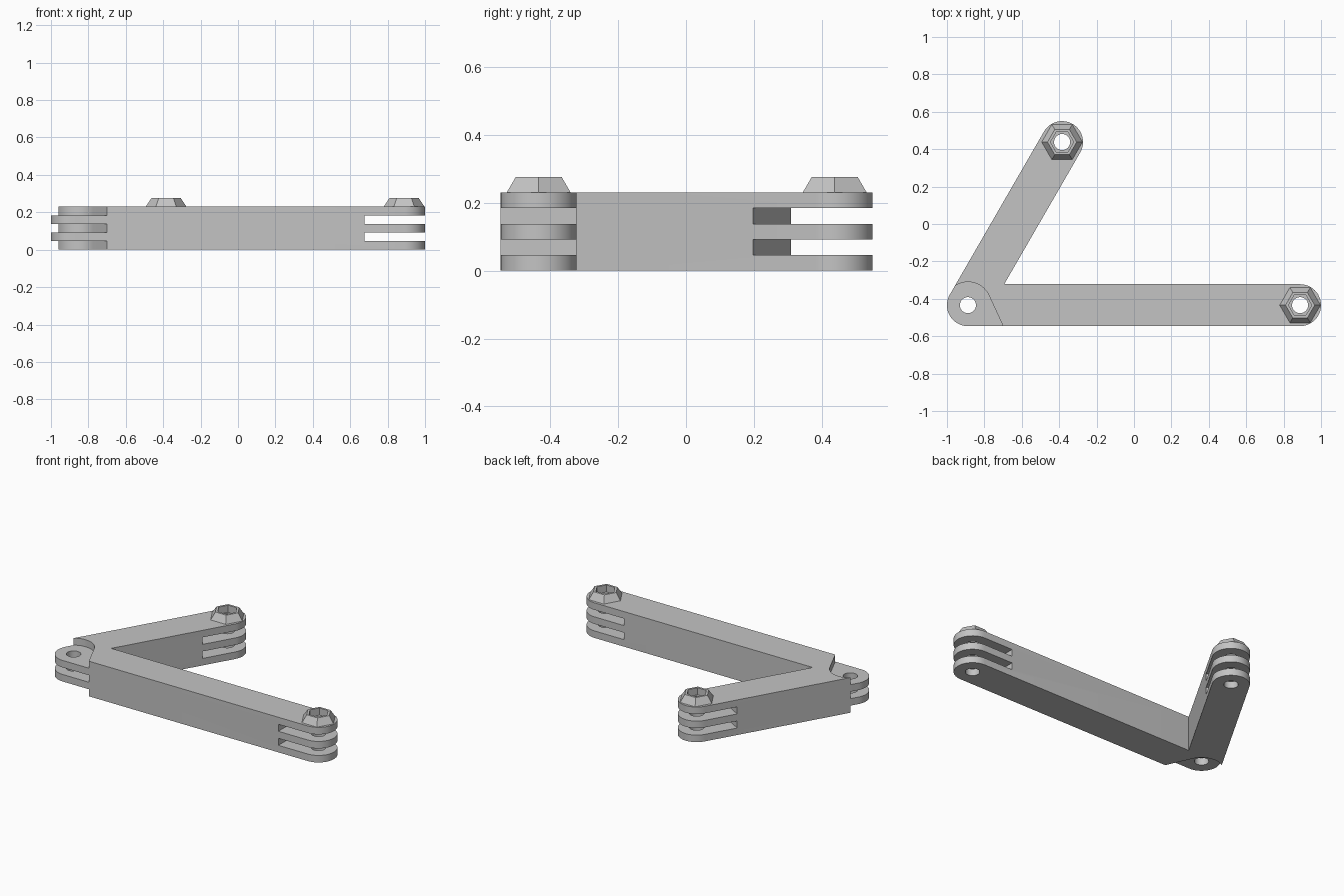
import bpy, bmesh
from math import radians, cos, sin
from mathutils import Vector

if "Cube" in bpy.data.objects:
    bpy.data.objects.remove(bpy.data.objects["Cube"], do_unlink=True)

grey = bpy.data.materials.new("light grey")
grey.use_nodes = True
COLOUR = (0.55, 0.55, 0.55, 1)
grey.diffuse_color = COLOUR
grey.node_tree.nodes["Principled BSDF"].inputs["Base Color"].default_value = COLOUR

PIVOT = Vector((-0.888, -0.434))
R, HOLE, H = 0.112, 0.043, 0.23      # arm half width, bolt hole, height
LAYER = H / 5                        # thickness of each prong and gap
ARMS = [(1.776, 0), (1.007, 60)]     # length and direction of each arm


def polar(centre, radius, degrees):
    a = radians(degrees)
    return centre + Vector((cos(a), sin(a))) * radius


def arc(centre, radius, start, end, steps=24):
    return [polar(centre, radius, start + (end - start) * i / steps) for i in range(steps + 1)]


def add_object(name, bm):
    bmesh.ops.recalc_face_normals(bm, faces=bm.faces)
    mesh = bpy.data.meshes.new(name)
    bm.to_mesh(mesh)
    bm.free()
    mesh.materials.append(grey)
    ob = bpy.data.objects.new(name, mesh)
    bpy.context.collection.objects.link(ob)
    return ob


def prism(name, points, z0, z1):
    bm = bmesh.new()
    face = bm.faces.new([bm.verts.new((p.x, p.y, z0)) for p in points])
    top = bmesh.ops.extrude_face_region(bm, geom=[face])["geom"]
    bmesh.ops.translate(bm, vec=(0, 0, z1 - z0),
                        verts=[v for v in top if isinstance(v, bmesh.types.BMVert)])
    return add_object(name, bm)


def cut(target, cutter):
    mod = target.modifiers.new("cut", "BOOLEAN")
    mod.operation, mod.solver, mod.object = "DIFFERENCE", "EXACT", cutter
    bpy.context.view_layer.objects.active = target
    bpy.ops.object.modifier_apply(modifier=mod.name)
    bpy.data.objects.remove(cutter, do_unlink=True)


# V-shaped bracket with rounded ends
ends = [polar(PIVOT, length, angle) for length, angle in ARMS]
inner_corner = polar(PIVOT, 2 * R, 30)
outline = (arc(PIVOT, R, 150, 270) + arc(ends[0], R, -90, 90)
           + [inner_corner] + arc(ends[1], R, -30, 150))
bracket = prism("bracket", outline, 0, H)

# Two gaps in each arm end leave three prongs
for (length, angle), end in zip(ARMS, ends):
    for layer in (1, 3):
        points = [polar(polar(end, along, angle), side, angle + 90)
                  for along, side in ((-0.213, -0.15), (0.15, -0.15), (0.15, 0.15), (-0.213, 0.15))]
        cut(bracket, prism("gap_cutter", points, layer * LAYER, (layer + 1) * LAYER))

# Clearance around the corner pivot leaves two tabs
clearance = arc(PIVOT, 0.124, 24.7, 160) + [
    Vector((-1.1, -0.38)), Vector((-1.1, -0.6)), Vector((-0.675, -0.6))]
for z0, z1 in ((-0.05, LAYER), (2 * LAYER, 3 * LAYER), (4 * LAYER, H + 0.05)):
    cut(bracket, prism("clearance_cutter", clearance, z0, z1))

# Bolt holes
for centre in [PIVOT] + ends:
    cut(bracket, prism("hole_cutter", arc(centre, HOLE, 0, 352.5, 47), -0.1, H + 0.1))


# Tapered hexagonal nut holders with an open pocket
def nut_holder(name, centre):
    bm = bmesh.new()
    section = [(0.109, H), (0.078, 0.276), (0.062, 0.276), (0.062, H)]
    rings = [[bm.verts.new((*polar(centre, r, 60 * i), z)) for i in range(6)] for r, z in section]
    for k, ring in enumerate(rings):
        following = rings[(k + 1) % len(rings)]
        for i in range(6):
            j = (i + 1) % 6
            bm.faces.new((ring[i], ring[j], following[j], following[i]))
    return add_object(name, bm)


nut_holder("left_nut_holder", ends[0])
nut_holder("rear_nut_holder", ends[1])

# Smooth the round ends and holes, keep edges sharp
bpy.ops.object.select_all(action="DESELECT")
bracket.select_set(True)
bpy.context.view_layer.objects.active = bracket
bpy.ops.object.shade_smooth_by_angle(angle=radians(30))
